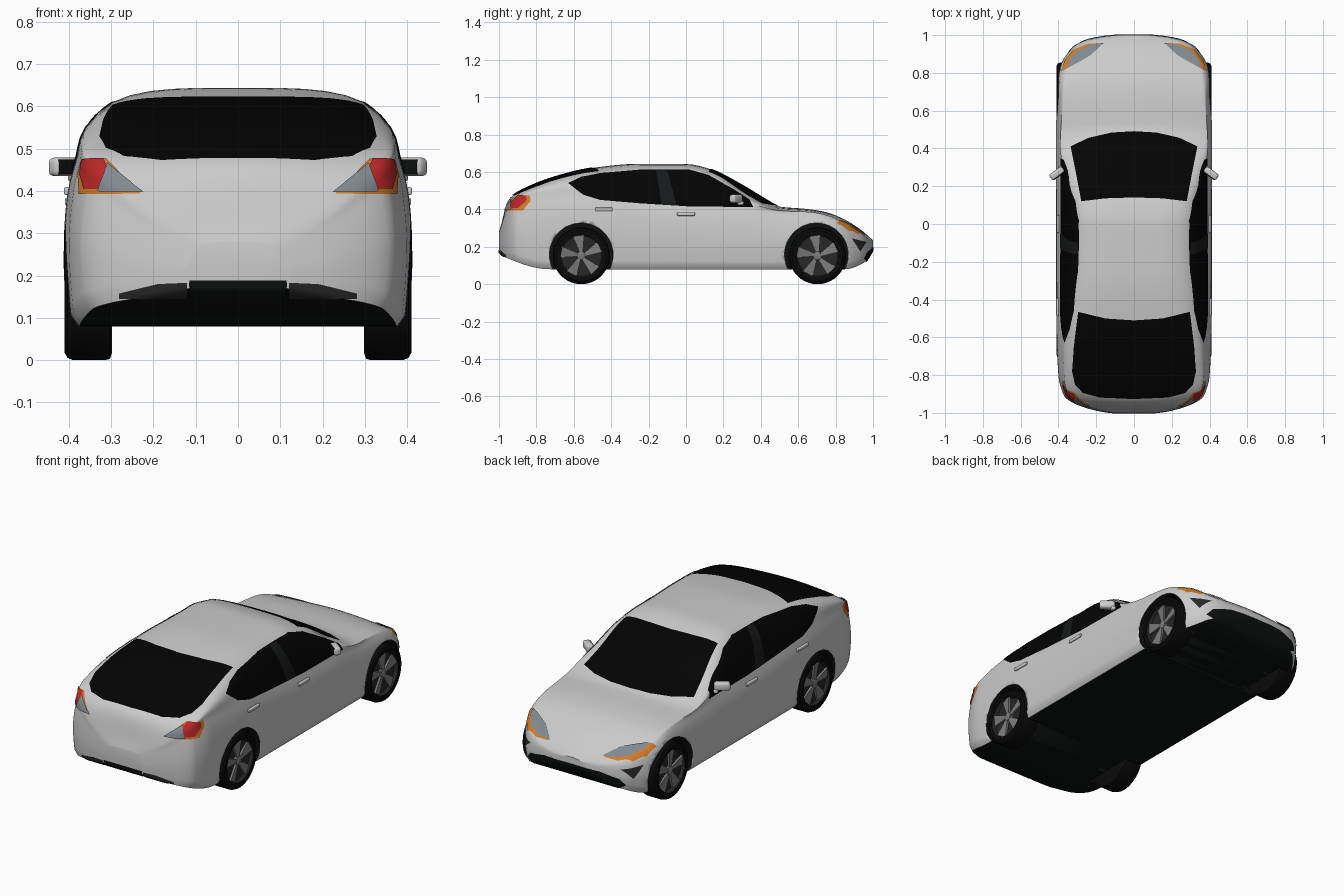
import bpy, bmesh
from math import sin, cos, pi, radians
from mathutils import Vector, Matrix
from mathutils.bvhtree import BVHTree

if "Cube" in bpy.data.objects:
    bpy.data.objects.remove(bpy.data.objects["Cube"])


def material(name, r, g, b):
    m = bpy.data.materials.new(name)
    m.diffuse_color = (r, g, b, 1)
    m.use_nodes = True
    m.node_tree.nodes["Principled BSDF"].inputs["Base Color"].default_value = m.diffuse_color
    return m


PAINT = material("paint", .78, .78, .78)
BLACK = material("black", .004, .005, .005)
GLASS = material("dark_glass", .001, .001, .001)
PILLAR = material("pillar_trim", .008, .01, .01)
RUBBER = material("rubber", .003, .003, .003)
RIM = material("rim_dark", .02, .02, .02)
ALLOY = material("alloy", .2, .2, .2)
RED = material("red_lens", .5, .02, .02)
AMBER = material("amber_lens", .65, .2, .02)
LENS = material("grey_lens", .22, .25, .28)


def make(name, bm, *mats, mirror=False, angle=35):
    bmesh.ops.recalc_face_normals(bm, faces=bm.faces)
    me = bpy.data.meshes.new(name)
    bm.to_mesh(me)
    bm.free()
    ob = bpy.data.objects.new(name, me)
    bpy.context.collection.objects.link(ob)
    for m in mats:
        me.materials.append(m)
    if mirror:
        ob.modifiers.new("mirror", 'MIRROR')
    bpy.ops.object.select_all(action='DESELECT')
    ob.select_set(True)
    bpy.context.view_layer.objects.active = ob
    bpy.ops.object.shade_smooth_by_angle(angle=radians(angle))
    return ob


def curve(*p):
    """Smooth monotone curve through (y, value) points."""
    d = [(b[1] - a[1]) / (b[0] - a[0]) for a, b in zip(p, p[1:])]
    m = [d[0]] + [0 if a * b <= 0 else 2 * a * b / (a + b) for a, b in zip(d, d[1:])] + [d[-1]]

    def f(y):
        i = max(k for k in range(len(d)) if p[k][0] <= y or k == 0)
        h = p[i + 1][0] - p[i][0]
        t = (y - p[i][0]) / h
        return ((2*t**3 - 3*t*t + 1) * p[i][1] + (t**3 - 2*t*t + t) * h * m[i]
                + (3*t*t - 2*t**3) * p[i + 1][1] + (t**3 - t*t) * h * m[i + 1])
    return f


# Body guide curves along the car's length
width = curve((-1, .12), (-.987, .2), (-.965, .28), (-.94, .335), (-.91, .37), (-.8, .40), (-.5, .412),
              (.5, .412), (.75, .41), (.81, .402), (.87, .375), (.92, .337), (.945, .312), (.975, .25),
              (.993, .16), (1, .1))
bottom = curve((-1, .17), (-.97, .145), (-.73, .08), (.85, .08), (.96, .12), (1, .18))
top_z = curve((-1, .28), (-.985, .33), (-.97, .395), (-.955, .44), (-.93, .472), (-.85, .518),
              (-.7, .575), (-.5, .622), (-.25, .644), (0, .642), (.13, .615), (.3, .53), (.45, .44),
              (.5, .415), (.65, .402), (.75, .385), (.85, .345), (.93, .295), (1, .235))
rail_z = curve((-1, .275), (-.97, .37), (-.95, .418), (-.9, .47), (-.85, .498), (-.7, .553),
               (-.5, .595), (-.25, .612), (0, .611), (.13, .588), (.34, .462), (.44, .413),
               (.5, .398), (.65, .39), (.75, .373), (.85, .33), (.93, .28), (1, .228))
rail_x = curve((-1, .07), (-.97, .21), (-.93, .285), (-.85, .325), (-.7, .325), (-.5, .308), (-.1, .288),
               (.1, .295), (.25, .32), (.42, .352), (.55, .34), (.75, .31), (.88, .27), (.96, .2), (1, .06))
belt_z = curve((-1, .26), (-.97, .33), (-.95, .37), (-.9, .43), (-.8, .46), (-.5, .455), (-.25, .43),
               (0, .41), (.35, .395), (.5, .375), (.7, .362), (.8, .332), (.9, .285), (1, .217))


def section(y):
    w, b, zb = width(y), bottom(y), belt_z(y)
    k = [Vector(c) for c in ((w*.93, b), (w*.975, b + .025), (w, b + .55*(zb - b)),
                             (w - .023, zb), (rail_x(y), rail_z(y)), (0, top_z(y)))]
    k.append(Vector((-k[4].x, k[4].y)))
    half = [k[0]]
    for i in range(1, 5):
        a, p, q, c = k[i - 1:i + 3]
        for s in range(6):
            t = s / 6
            half.append(.5 * (2*p + (q - a)*t + (2*a - 5*p + 4*q - c)*t*t + (3*p - a - 3*q + c)*t**3))
    ring = half + [k[5]] + [Vector((-v.x, v.y)) for v in reversed(half)]
    return [(v.x, y, v.y) for v in ring]


# Lofted body shell
bm = bmesh.new()
rings = [[bm.verts.new(c) for c in section(sin(pi/2 * (i/45 - 1)))] for i in range(91)]
for r, s in zip(rings, rings[1:]):
    for j in range(len(r)):
        bm.faces.new((r[j - 1], r[j], s[j], s[j - 1]))
bm.faces.new(rings[0])
bm.faces.new(rings[-1])
bmesh.ops.recalc_face_normals(bm, faces=bm.faces)
for f in bm.faces:
    f.material_index = int(f.normal.z < -.6 and f.calc_center_median().z < .2)
SHELL = BVHTree.FromBMesh(bm)
body = make("body", bm, PAINT, BLACK, angle=40)

# Wheel arches cut out of the shell
AXLES = (-.56, .703)
bm = bmesh.new()
for y in AXLES:
    for s in (-1, 1):
        bmesh.ops.create_cone(bm, cap_ends=True, segments=48, radius1=.17, radius2=.17, depth=.3,
                              matrix=Matrix.Translation((s*.435, y - .006*(1 if y > 0 else 0), .157))
                              @ Matrix.Rotation(pi/2, 4, 'Y'))
for f in bm.faces:
    f.material_index = 1
cutter = make("arch_cutter", bm, PAINT, BLACK)
mod = body.modifiers.new("arches", 'BOOLEAN')
mod.object, mod.operation, mod.solver = cutter, 'DIFFERENCE', 'EXACT'
bpy.context.view_layer.objects.active = body
bpy.ops.object.modifier_apply(modifier="arches")
bpy.data.objects.remove(cutter)


def panel(name, view, pts, mat, lift=.003):
    """Project a flat outline onto the shell; mirrored in x."""
    place, ray = {'side': (lambda a, b: (2, a, b), (-1, 0, 0)), 'top': (lambda a, b: (a, b, 2), (0, 0, -1)),
                  'back': (lambda a, b: (a, -2, b), (0, 1, 0)), 'front': (lambda a, b: (a, 2, b), (0, -1, 0))}[view]
    bm = bmesh.new()
    bmesh.ops.triangulate(bm, faces=[bm.faces.new([bm.verts.new(place(*p)) for p in pts])])
    for ax in range(3):
        if ray[ax]:
            continue
        n = Vector((ax == 0, ax == 1, ax == 2))
        lo, hi = min(v.co[ax] for v in bm.verts), max(v.co[ax] for v in bm.verts)
        steps = max(6, int((hi - lo) / .015))
        for i in range(1, steps):
            bmesh.ops.bisect_plane(bm, geom=bm.verts[:] + bm.edges[:] + bm.faces[:],
                                   plane_co=n * (lo + (hi - lo) * i / steps), plane_no=n)
    lost = []
    for v in bm.verts:
        hit, nor, _, _ = SHELL.ray_cast(v.co, Vector(ray))
        if hit is None:
            lost.append(v)
        else:
            flat = abs(v.co.x) < 1e-5
            v.co = hit + nor * lift
            if flat:
                v.co.x = 0
    bmesh.ops.delete(bm, geom=lost, context='VERTS')
    return make(name, bm, mat, mirror=True, angle=60)


# Glazing
panel("windscreen", 'top', [(0, .49), (.12, .483), (.24, .455), (.335, .41), (.305, .26), (.278, .12),
                            (.15, .135), (0, .14)], GLASS)
panel("rear_window", 'top', [(0, -.925), (.18, -.917), (.27, -.893), (.312, -.85), (.327, -.78), (.318, -.65),
                             (.295, -.465), (.15, -.5), (0, -.51)], GLASS)
panel("side_window", 'side', [(-.63, .54), (-.56, .572), (-.46, .592), (-.25, .61), (.02, .61), (.12, .582),
                              (.25, .508), (.34, .45), (.36, .412), (.02, .415), (-.25, .432), (-.46, .45),
                              (-.55, .478)], GLASS)
panel("door_pillar", 'side', [(-.16, .605), (-.10, .605), (-.05, .42), (-.13, .425)], PILLAR, .005)

# Lights
panel("tail_light_surround", 'back', [(.312, .475), (.368, .475), (.377, .44), (.374, .393), (.23, .393)], AMBER)
panel("tail_light_red", 'back', [(.318, .473), (.364, .473), (.37, .44), (.36, .405), (.29, .405)], RED, .007)
panel("tail_light_clear", 'back', [(.308, .46), (.328, .398), (.222, .394)], LENS, .011)
panel("headlight_surround", 'top', [(.17, .957), (.25, .952), (.32, .92), (.365, .865), (.385, .805),
                                    (.34, .83), (.24, .89)], AMBER)
panel("headlight_lens", 'top', [(.16, .955), (.24, .943), (.305, .91), (.345, .86), (.358, .82),
                                (.3, .85), (.23, .89)], LENS, .006)

# Bumper openings
panel("lower_grille", 'front', [(0, .2), (.17, .197), (.27, .175), (.3, .14), (.26, .12), (0, .12)], BLACK)
panel("side_intake", 'side', [(.885, .245), (.962, .225), (.93, .175)], RIM)
panel("diffuser", 'back', [(0, .188), (.115, .188), (.115, .15), (0, .15)], BLACK)
panel("rear_vent", 'back', [(.12, .183), (.19, .18), (.28, .158), (.28, .145), (.12, .145)], RIM)


def block(name, co, size, mat, bevel, turn=0.0):
    bm = bmesh.new()
    bmesh.ops.create_cube(bm, size=1, matrix=Matrix.Translation(co) @ Matrix.Rotation(turn, 4, 'Z')
                          @ Matrix.Diagonal((*size, 1)))
    bmesh.ops.bevel(bm, geom=bm.edges[:], offset=bevel, segments=3, profile=.5, affect='EDGES')
    return make(name, bm, mat, mirror=True)


# Door handles and mirrors
for label, y, z in (("front", 0, .375), ("rear", -.44, .4)):
    x = SHELL.ray_cast(Vector((2, y, z)), Vector((-1, 0, 0)))[0].x
    block(label + "_door_handle", (x + .003, y, z), (.014, .095, .018), PAINT, .004)
block("mirror_housing", (.408, .268, .457), (.082, .038, .044), PAINT, .012, -.65)
block("mirror_glass", (.398, .2545, .457), (.066, .006, .036), BLACK, .002, -.65)
block("mirror_stalk", (.38, .295, .433), (.04, .03, .02), PAINT, .006, -.35)


def lathe(name, prof, mat, y, s):
    """Revolve (x, radius) points about a wheel axle."""
    bm = bmesh.new()
    vs = [bm.verts.new((s*x, y, .152 + r)) for x, r in prof]
    es = [bm.edges.new(p) for p in zip(vs, vs[1:])]
    bmesh.ops.spin(bm, geom=vs + es, cent=(0, y, .152), axis=(1, 0, 0), angle=2*pi, steps=40, use_merge=True)
    bmesh.ops.remove_doubles(bm, verts=bm.verts, dist=1e-5)
    return make(name, bm, mat)


# Wheels: tyre, dish, five blade spokes and hub
for end, y in zip(("rear", "front"), AXLES):
    for side, s in (("left", -1), ("right", 1)):
        tag = f"{end}_{side}_"
        lathe(tag + "tyre", [(.298, 0), (.298, .135), (.303, .149), (.315, .152), (.39, .152), (.403, .147),
                             (.41, .135), (.408, .117), (.39, .114)], RUBBER, y, s)
        lathe(tag + "rim", [(.405, .119), (.405, .114), (.386, .108), (.38, .03), (.38, 0)], RIM, y, s)
        lathe(tag + "hub", [(.38, .024), (.398, .022), (.402, .014), (.402, 0)], ALLOY, y, s)
        bm = bmesh.new()
        for i in range(5):
            c = i * 2*pi/5 + pi/2
            quad = [(.018, -.5, .396), (.113, -.14, .403), (.113, .4, .392), (.018, .5, .396)]
            f = bm.faces.new([bm.verts.new((s*x, y + r*cos(c + a), .152 + r*sin(c + a))) for r, a, x in quad])
            g = bmesh.ops.extrude_face_region(bm, geom=[f])["geom"]
            bmesh.ops.translate(bm, verts=[v for v in g if isinstance(v, bmesh.types.BMVert)], vec=(-s*.012, 0, 0))
        make(tag + "spokes", bm, ALLOY)
